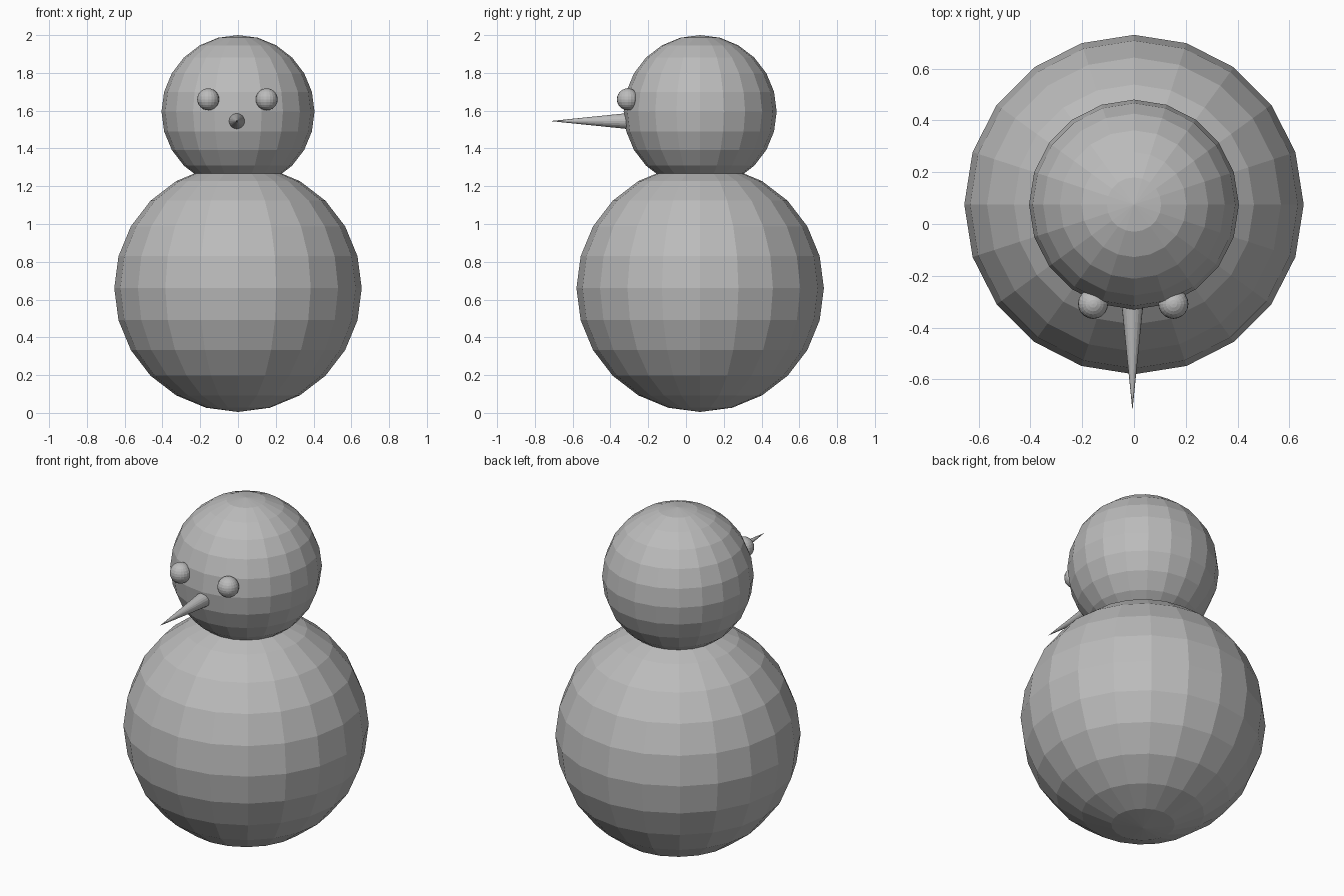
import bpy
from math import radians

cube = bpy.data.objects.get("Cube")
if cube:
    bpy.data.objects.remove(cube, do_unlink=True)

# One plain grey for every part
grey = bpy.data.materials.new("plain grey")
grey.use_nodes = True
colour = (0.5, 0.5, 0.5, 1)
grey.diffuse_color = colour
grey.node_tree.nodes["Principled BSDF"].inputs["Base Color"].default_value = colour


def finish(name):
    part = bpy.context.object
    part.name = name
    part.data.materials.append(grey)


def ball(name, radius, centre):
    bpy.ops.mesh.primitive_uv_sphere_add(
        segments=20, ring_count=12, radius=radius, location=centre)
    finish(name)


# Stacked faceted snowballs
ball("body", 0.655, (0, 0.075, 0.66))
ball("head", 0.405, (0, 0.075, 1.595))

# Eyes, half sunk in the head
for side, x in (("left", 0.152), ("right", -0.158)):
    ball(side + "_eye", 0.058, (x, -0.308, 1.66))

# Long pointed nose, its base hidden inside the head
tip, base = -0.72, -0.28
bpy.ops.mesh.primitive_cone_add(
    vertices=20, radius1=0.045, radius2=0, depth=base - tip,
    location=(-0.006, (tip + base) / 2, 1.545), rotation=(radians(90), 0, 0))
finish("nose")
